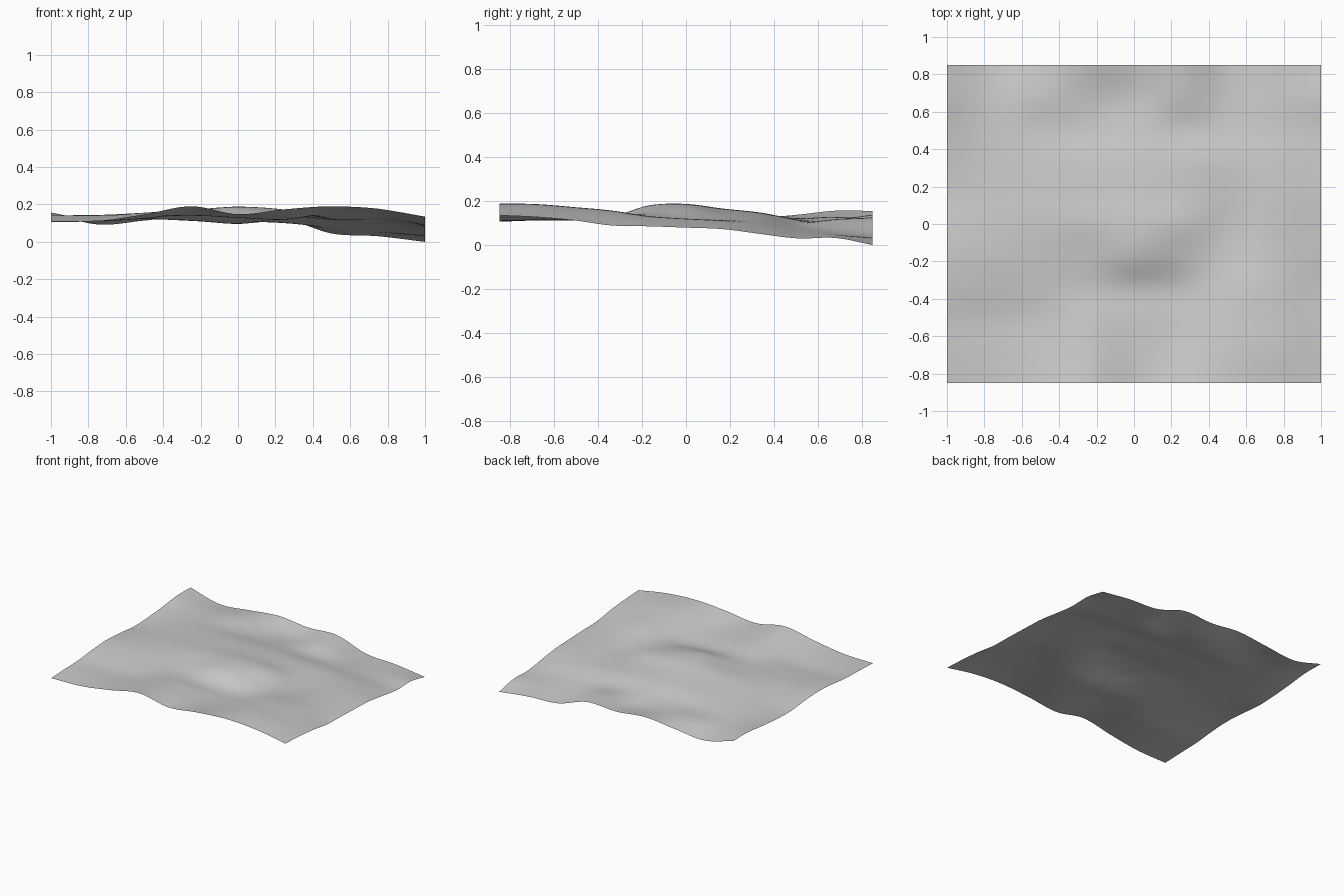
import bpy
import bmesh

# Remove the default cube if present
default_cube = bpy.data.objects.get("Cube")
if default_cube:
    bpy.data.objects.remove(default_cube, do_unlink=True)

WIDTH, DEPTH = 2.0, 1.70

# Coarse relief in thousandths: rows run front to back, columns run -x to +x
RELIEF = [
    "106 112 147 190 148 174 190 176 135",
    "112 114 134 172 146 148 184 176 127",
    "117 112 124 156 140 130 170 162 112",
    "134 130 134 140 130 120 154 148 89",
    "142 143 148 156 180 152 132 128 85",
    "132 142 156 172 187 172 120 118 79",
    "118 134 148 160 165 148 118 108 72",
    "124 128 138 146 146 132 112 90 50",
    "138 122 122 116 114 100 80 58 30",
    "156 114 128 115 96 116 60 44 32",
    "155 93 114 138 115 122 45 30 0",
]
rows = [[int(h) / 1000 for h in line.split()] for line in RELIEF]


def spline(values, t):
    """Smooth curve through evenly spaced values, with t from 0 to 1."""
    padded = [2 * values[0] - values[1], *values, 2 * values[-1] - values[-2]]
    position = min(max(t, 0), 1) * (len(values) - 1)
    i = min(int(position), len(values) - 2)
    f = position - i
    a, b, c, d = padded[i:i + 4]
    slope_in, slope_out = (c - a) / 2, (d - b) / 2
    bend = 3 * (c - b) - 2 * slope_in - slope_out
    twist = 2 * (b - c) + slope_in + slope_out
    return b + f * (slope_in + f * (bend + f * twist))


def ground_height(x, y):
    """Blend the relief across each row, then from front to back."""
    u, v = x / WIDTH + 0.5, y / DEPTH + 0.5
    return max(0, spline([spline(row, u) for row in rows], v))


def flat_material(name, colour):
    material = bpy.data.materials.new(name)
    material.use_nodes = True
    material.diffuse_color = colour
    shader = material.node_tree.nodes["Principled BSDF"]
    shader.inputs["Base Color"].default_value = colour
    return material


# Rolling ground sheet: a fine grid lifted to the relief
bm = bmesh.new()
bmesh.ops.create_grid(bm, x_segments=72, y_segments=60, size=1)
for vert in bm.verts:
    vert.co.x *= WIDTH / 2
    vert.co.y *= DEPTH / 2
    vert.co.z = ground_height(vert.co.x, vert.co.y)
for face in bm.faces:
    face.smooth = True

mesh = bpy.data.meshes.new("ground_sheet")
bm.to_mesh(mesh)
bm.free()
mesh.materials.append(flat_material("light grey", (0.6, 0.6, 0.6, 1)))
ground = bpy.data.objects.new("ground_sheet", mesh)
bpy.context.collection.objects.link(ground)
